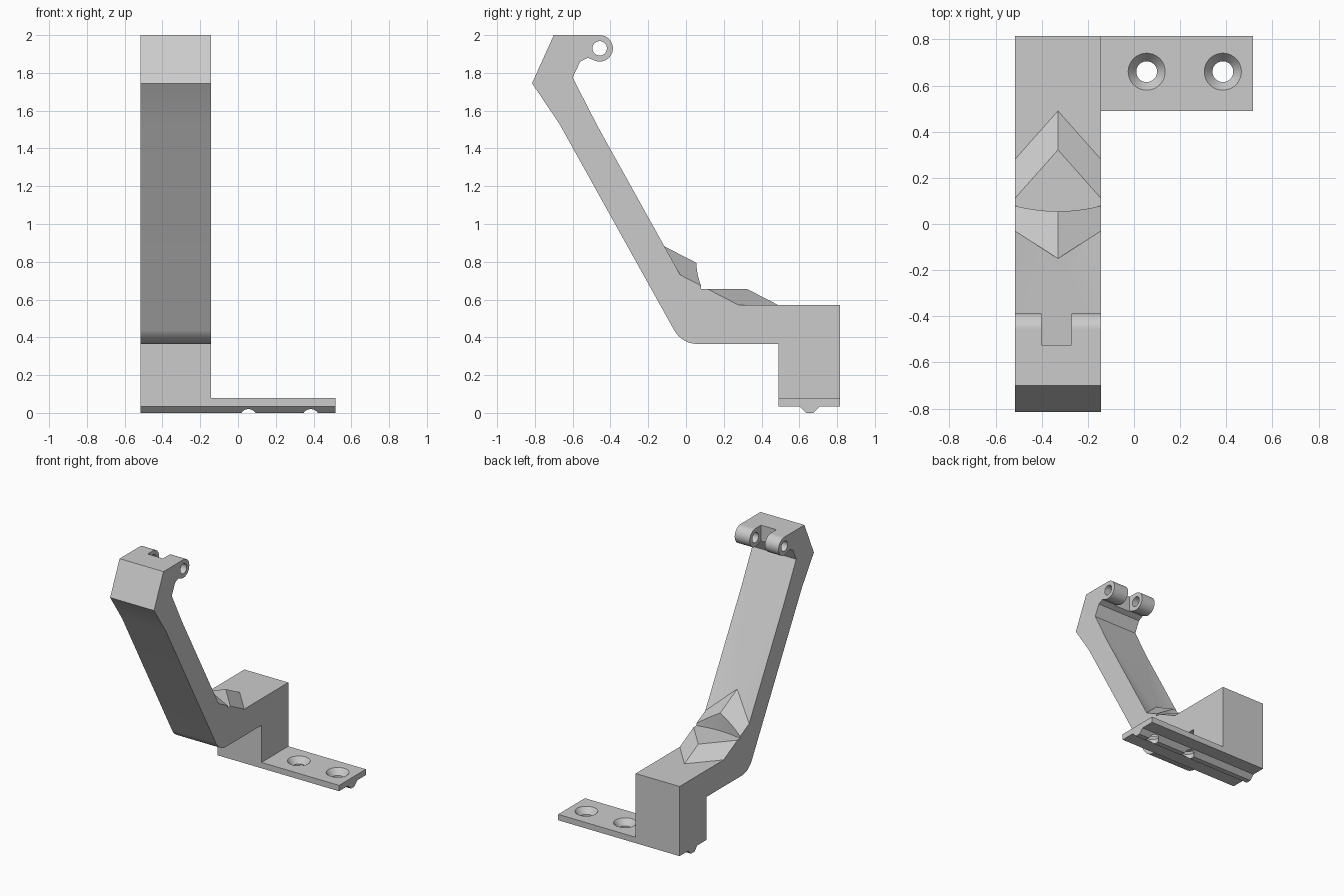
import bpy, bmesh, math
from mathutils import Vector

default = bpy.data.objects.get("Cube")
if default:
    bpy.data.objects.remove(default, do_unlink=True)

LEFT, RIGHT, END = -0.143, -0.516, 0.516
MID = (LEFT + RIGHT) / 2
HALF = (LEFT - RIGHT) / 2

grey = bpy.data.materials.new("plain grey")
grey.use_nodes = True
colour = (0.6, 0.6, 0.6, 1)
grey.diffuse_color = colour
grey.node_tree.nodes["Principled BSDF"].inputs["Base Color"].default_value = colour


def finish(name, bm):
    bmesh.ops.recalc_face_normals(bm, faces=bm.faces[:])
    mesh = bpy.data.meshes.new(name)
    bm.to_mesh(mesh)
    bm.free()
    mesh.materials.append(grey)
    obj = bpy.data.objects.new(name, mesh)
    bpy.context.collection.objects.link(obj)
    return obj


def extrude_profile(name, profile, x0, x1):
    """Extrude a (y, z) outline along x."""
    bm = bmesh.new()
    face = bm.faces.new([bm.verts.new((x0, y, z)) for y, z in profile])
    out = bmesh.ops.extrude_face_region(bm, geom=[face])
    moved = [g for g in out["geom"] if isinstance(g, bmesh.types.BMVert)]
    bmesh.ops.translate(bm, verts=moved, vec=(x1 - x0, 0, 0))
    return finish(name, bm)


def hull(name, points):
    bm = bmesh.new()
    for p in points:
        bm.verts.new(p)
    bmesh.ops.convex_hull(bm, input=bm.verts[:])
    bmesh.ops.dissolve_limit(bm, angle_limit=0.01, verts=bm.verts[:], edges=bm.edges[:])
    return finish(name, bm)


def rod(name, start, end, r0, r1, segments=48):
    start, end = Vector(start), Vector(end)
    axis = end - start
    bm = bmesh.new()
    bmesh.ops.create_cone(bm, cap_ends=True, segments=segments, radius1=r0,
                          radius2=r1, depth=axis.length)
    bm.transform(axis.to_track_quat("Z", "Y").to_matrix().to_4x4())
    bmesh.ops.translate(bm, verts=bm.verts[:], vec=(start + end) / 2)
    return finish(name, bm)


def activate(obj):
    bpy.ops.object.select_all(action="DESELECT")
    obj.select_set(True)
    bpy.context.view_layer.objects.active = obj


def cut(obj, cutter):
    mod = obj.modifiers.new("cut", "BOOLEAN")
    mod.operation = "DIFFERENCE"
    mod.solver = "EXACT"
    mod.object = cutter
    activate(obj)
    bpy.ops.object.modifier_apply(modifier=mod.name)


def arc(cy, cz, r, a0, a1, n):
    angles = [math.radians(a0 + (a1 - a0) * i / n) for i in range(n + 1)]
    return [(cy + r * math.cos(a), cz + r * math.sin(a)) for a in angles]


# Arm: rear block, bent strut and hinge head in one side outline
hinge_y, hinge_z = -0.457, 1.93
outline = [(0.815, 0.08), (0.49, 0.08), (0.49, 0.365)]
outline += arc(0.06, 0.505, 0.14, 270, 209, 8)
outline += [(-0.67, 1.53), (-0.815, 1.745), (-0.70, 2.0)]
outline += arc(hinge_y, hinge_z, 0.07, 90, -110, 24)
outline += [(-0.52, 1.88), (-0.56, 1.86), (-0.60, 1.775),
            (-0.03, 0.73), (0.28, 0.57), (0.815, 0.57)]
arm = extrude_profile("arm", outline, RIGHT, LEFT)

# Gusset: ridged fillet between strut and block
gusset_points = [(x, y, z) for x in (RIGHT, LEFT)
                 for y, z in ((-0.03, 0.73), (0.28, 0.57), (0, 0.5))]
gusset_points += [(MID, -0.15, 0.90), (MID, 0.49, 0.57), (MID, 0, 0.5)]
gusset = hull("gusset", gusset_points)

# Base plate with its tapered rail underneath
base = extrude_profile("base_plate", [
    (0.49, 0.08), (0.49, 0.035), (0.60, 0.035), (0.635, 0),
    (0.675, 0), (0.71, 0.035), (0.815, 0.035), (0.815, 0.08)], RIGHT, END)

cutters = []

# Shallow V groove along the inner face of the strut
top, low = Vector((0, -0.60, 1.775)), Vector((0, -0.03, 0.73))
outward = Vector((0, 0.878, 0.479))
depth, spread = 0.03, 0.06
groove_points = [top + Vector((MID, 0, 0)), low - outward * depth + Vector((MID, 0, 0))]
for side in (-1, 1):
    shift = Vector((MID + side * (HALF + spread), 0, 0))
    groove_points += [top + shift, low + shift + outward * depth * spread / HALF,
                      top + shift + outward * 0.05, low + shift + outward * 0.05]
groove = hull("groove_cutter", groove_points)
cut(arm, groove)
cutters.append(groove)

# Gap between the hinge lugs and the pin bore through them
gap = extrude_profile("gap_cutter", [(-0.525, 1.82), (-0.3, 1.82),
                                     (-0.3, 2.1), (-0.525, 2.1)], -0.40, -0.27)
bore = rod("bore_cutter", (RIGHT - 0.1, hinge_y, hinge_z),
           (LEFT + 0.1, hinge_y, hinge_z), 0.038, 0.038)
for c in (gap, bore):
    cut(arm, c)
    cutters.append(c)

# Rounded clearance pocket across the gusset
pocket = rod("pocket_cutter", (MID, 0.785, 0.657), (MID, 0.785, 1.2), 0.73, 0.73, 128)
for part in (arm, gusset):
    cut(part, pocket)
cutters.append(pocket)

# Countersunk screw holes
for x in (0.055, 0.385):
    hole = rod("hole_cutter", (x, 0.66, -0.1), (x, 0.66, 0.2), 0.045, 0.045)
    sink = rod("sink_cutter", (x, 0.66, 0.035), (x, 0.66, 0.081), 0.045, 0.081)
    for c in (hole, sink):
        cut(base, c)
        cutters.append(c)

for c in cutters:
    bpy.data.objects.remove(c, do_unlink=True)

# Smooth the rounds, keep the flats crisp
for part in (arm, gusset, base):
    activate(part)
    bpy.ops.object.shade_smooth_by_angle(angle=math.radians(20))
    weighted = part.modifiers.new("weighted normals", "WEIGHTED_NORMAL")
    weighted.keep_sharp = True
